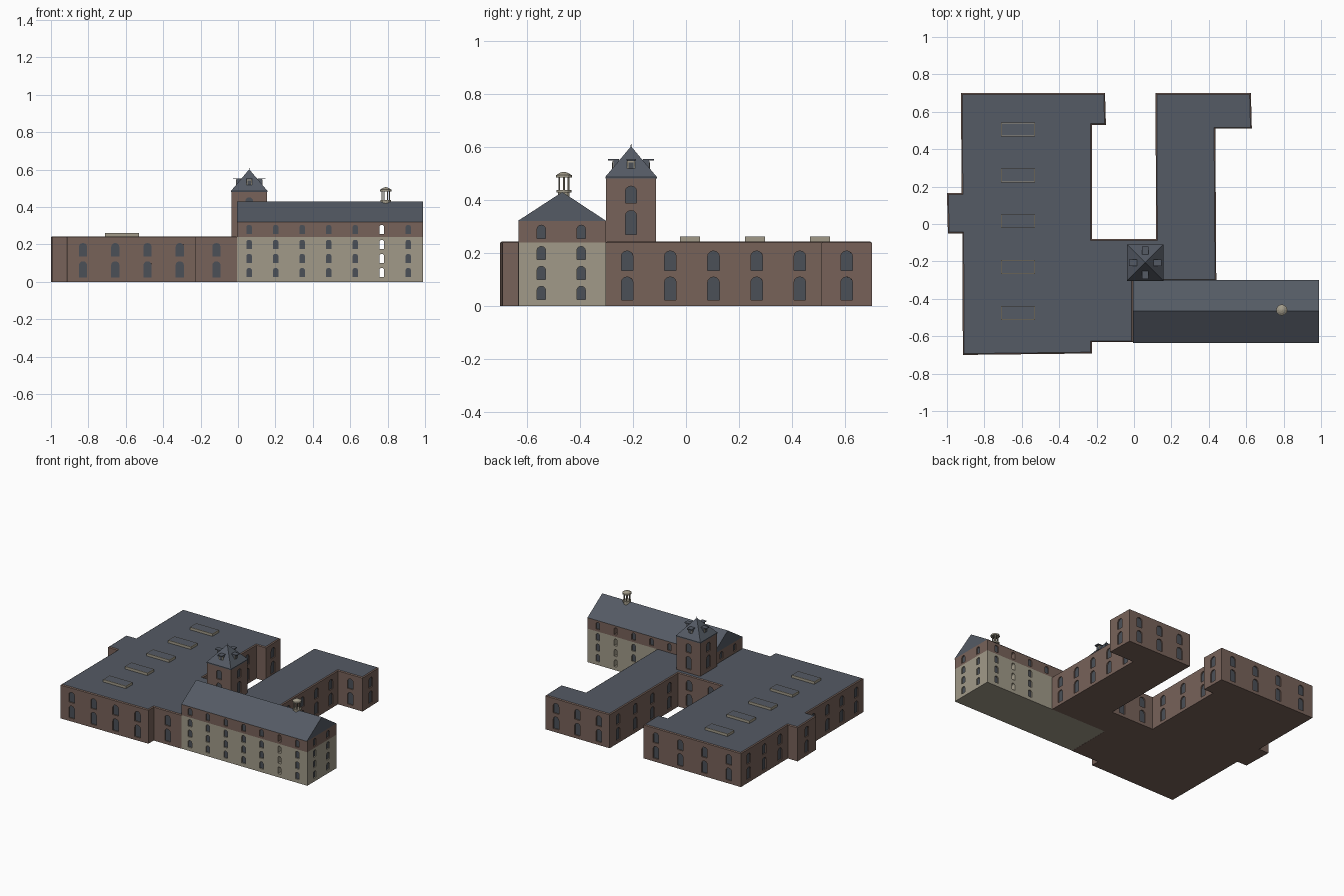
import bpy, bmesh, math
from mathutils import Vector, Matrix

cube = bpy.data.objects.get("Cube")
if cube:
    bpy.data.objects.remove(cube, do_unlink=True)


def material(name, r, g, b):
    m = bpy.data.materials.new(name)
    m.use_nodes = True
    m.diffuse_color = (r, g, b, 1)
    bsdf = m.node_tree.nodes["Principled BSDF"]
    bsdf.inputs["Base Color"].default_value = (r, g, b, 1)
    bsdf.inputs["Roughness"].default_value = 0.9
    return m


BRICK = material("brown brick", 0.185, 0.122, 0.100)
STONE = material("pale stone", 0.355, 0.324, 0.250)
SLATE = material("blue grey slate", 0.089, 0.103, 0.128)
GLASS = material("dark glass", 0.070, 0.080, 0.096)


def finish(name, bm, *mats):
    bmesh.ops.recalc_face_normals(bm, faces=bm.faces)
    me = bpy.data.meshes.new(name)
    bm.to_mesh(me)
    bm.free()
    ob = bpy.data.objects.new(name, me)
    bpy.context.collection.objects.link(ob)
    for m in mats:
        me.materials.append(m)
    return ob


def prism(bm, points, offset):
    """Extrude a planar outline; returns the far cap."""
    face = bm.faces.new([bm.verts.new(p) for p in points])
    ext = bmesh.ops.extrude_face_region(bm, geom=[face])["geom"]
    bmesh.ops.translate(bm, vec=offset, verts=[g for g in ext if isinstance(g, bmesh.types.BMVert)])
    return next(g for g in ext if isinstance(g, bmesh.types.BMFace))


def add_box(bm, x0, x1, y0, y1, z0, z1):
    mat = Matrix.Translation(((x0 + x1) / 2, (y0 + y1) / 2, (z0 + z1) / 2))
    mat = mat @ Matrix.Diagonal((x1 - x0, y1 - y0, z1 - z0, 1))
    return bmesh.ops.create_cube(bm, size=1, matrix=mat)["verts"]


def add_cyl(bm, x, y, z0, z1, r0, r1, n=12):
    bmesh.ops.create_cone(bm, cap_ends=True, segments=n, radius1=r0, radius2=r1, depth=z1 - z0,
                          matrix=Matrix.Translation((x, y, (z0 + z1) / 2)))


def arch(bm, x, y, normal, w, z0, z1, depth=0.008):
    """Cutter for one arched window whose inner cap is glass."""
    n = Vector((normal[0], normal[1], 0)).normalized()
    t = Vector((-n.y, n.x, 0))
    rise = w * 0.45
    outline = [(-w / 2, z0), (w / 2, z0)]
    for i in range(7):
        a = math.pi * i / 6
        outline.append((w / 2 * math.cos(a), z1 - rise + rise * math.sin(a)))
    base = Vector((x, y, 0)) + n * 0.01
    cap = prism(bm, [base + t * u + Vector((0, 0, z)) for u, z in outline], -n * (depth + 0.01))
    cap.material_index = 1


def cut(body, bm):
    """Carve the window recesses into a body and keep the result."""
    cutter = finish("window_cutter", bm, *body.data.materials)
    cutter.hide_render = True
    mod = body.modifiers.new("windows", "BOOLEAN")
    mod.operation, mod.solver, mod.object = "DIFFERENCE", "EXACT", cutter
    bpy.context.view_layer.update()
    deps = bpy.context.evaluated_depsgraph_get()
    mesh = bpy.data.meshes.new_from_object(body.evaluated_get(deps))
    body.modifiers.clear()
    body.data = mesh
    bpy.data.objects.remove(cutter, do_unlink=True)


# Low flat-roofed ranges: one outline, counter-clockwise
outline = [(-.915, -.70), (-.225, -.692), (-.225, -.632), (-.006, -.632), (-.006, -.303),
           (.44, -.303), (.435, .51), (.63, .51), (.625, .70), (.115, .70), (.118, -.08),
           (-.225, -.08), (-.225, .53), (-.15, .53), (-.155, .70), (-.925, .70),
           (-.922, .165), (-1, .165), (-.995, -.05), (-.918, -.05)]
bm = bmesh.new()
top = prism(bm, [(x, y, 0) for x, y in outline], (0, 0, .239))
bmesh.ops.recalc_face_normals(bm, faces=bm.faces)
bmesh.ops.inset_region(bm, faces=[top], thickness=.007, depth=0, use_even_offset=True)
top.material_index = 2
bmesh.ops.translate(bm, verts=top.verts, vec=(0, 0, .005))
low = finish("low_ranges", bm, BRICK, GLASS, SLATE)

bm = bmesh.new()
hidden = (3, 4)
for i, a in enumerate(outline):
    a, b = Vector(a), Vector(outline[(i + 1) % len(outline)])
    d = b - a
    if i in hidden or d.length < .1:
        continue
    count = max(1, round(d.length / .175))
    for k in range(count):
        p = a + d * (k + .5) / count
        for z0, z1 in ((.023, .11), (.135, .208)):
            arch(bm, p.x, p.y, (d.y, -d.x), .044, z0, z1)
cut(low, bm)

# Tall front block: stone storeys below, brick storey above
X0, X1, Y0, Y1 = -.005, .99, -.63, -.302
columns = [.06 + .1417 * i for i in range(7)]
rows = [(.025, .075), (.10, .15), (.175, .225), (.255, .305)]
for name, wall, z0, z1, levels in (("stone_storeys", STONE, 0, .24, rows[:3]),
                                   ("brick_storey", BRICK, .24, .32, rows[3:])):
    bm = bmesh.new()
    add_box(bm, X0, X1, Y0, Y1, z0, z1)
    body = finish(name, bm, wall, GLASS)
    bm = bmesh.new()
    for w0, w1 in levels:
        for i, x in enumerate(columns):
            open_bay = i == 5
            arch(bm, x, Y0, (0, -1), .024 if open_bay else .03, w0, w1, .4 if open_bay else .008)
            if not open_bay and (x > .5 or w0 > .24):
                arch(bm, x, Y1, (0, 1), .03, w0, w1)
        for y in (-.545, -.395):
            arch(bm, X1, y, (1, 0), .032, w0, w1)
            if w0 > .24:
                arch(bm, X0, y, (-1, 0), .032, w0, w1)
    cut(body, bm)

# Gabled slate roof with slate gable ends
bm = bmesh.new()
prism(bm, [(X0, Y0 - .005, .32), (X0, Y1 + .003, .32), (X0, (Y0 + Y1) / 2, .43)], (X1 - X0, 0, 0))
finish("gable_roof", bm, SLATE)

# Ridge ventilator: base, posts and domed cap
bm = bmesh.new()
vx, vy = .79, -.46
add_cyl(bm, vx, vy, .41, .428, .022, .022)
add_cyl(bm, vx, vy, .428, .438, .028, .028)
for i in range(6):
    a = math.tau * i / 6
    add_cyl(bm, vx + .02 * math.cos(a), vy + .02 * math.sin(a), .435, .488, .0035, .0035, 6)
add_cyl(bm, vx, vy, .484, .494, .03, .03)
add_cyl(bm, vx, vy, .494, .502, .028, .016)
add_cyl(bm, vx, vy, .502, .506, .016, .004)
finish("ridge_ventilator", bm, STONE)

# Square stair tower
tx, ty, h = .06, -.207, .094
bm = bmesh.new()
add_box(bm, tx - h, tx + h, ty - h, ty + h, .2, .482)
tower = finish("tower_walls", bm, BRICK, GLASS)
sides = [(1, 0), (0, 1), (-1, 0), (0, -1)]
bm = bmesh.new()
for nx, ny in sides:
    for z0, z1 in ((.27, .36), (.388, .452)):
        arch(bm, tx + nx * h, ty + ny * h, (nx, ny), .042, z0, z1)
cut(tower, bm)

# Pyramid roof with eaves and a finial
bm = bmesh.new()
e = h + .003
add_box(bm, tx - e, tx + e, ty - e, ty + e, .480, .487)
bmesh.ops.create_cone(bm, cap_ends=True, segments=4, radius1=e * math.sqrt(2), radius2=0, depth=.115,
                      matrix=Matrix.Translation((tx, ty, .5445)) @ Matrix.Rotation(math.pi / 4, 4, "Z"))
add_cyl(bm, tx, ty, .59, .61, .002, .001, 6)
finish("tower_roof", bm, SLATE)

# Four dormers: slate cheeks and cap, stone frame, glass pane
bm = bmesh.new()
for i in range(4):
    parts = [(add_box(bm, .03, .067, -.014, .014, .505, .549), 0),
             (add_box(bm, .045, .086, -.018, .018, .549, .554), 0),
             (add_box(bm, .067, .070, -.015, .015, .512, .547), 1),
             (add_box(bm, .070, .072, -.009, .009, .519, .541), 2)]
    turn = Matrix.Translation((tx, ty, 0)) @ Matrix.Rotation(i * math.pi / 2, 4, "Z")
    for verts, index in parts:
        for f in {f for v in verts for f in v.link_faces}:
            f.material_index = index
        bmesh.ops.transform(bm, matrix=turn, verts=verts)
finish("tower_dormers", bm, SLATE, STONE, GLASS)

# Row of skylights: stone kerb with an inset slate-coloured pane
bm = bmesh.new()
for i in range(5):
    y = .505 - .245 * i
    verts = add_box(bm, -.71, -.53, y - .037, y + .037, .235, .262)
    lid = max({f for v in verts for f in v.link_faces}, key=lambda f: f.calc_center_median().z)
    bmesh.ops.inset_region(bm, faces=[lid], thickness=.006, depth=0)
    lid.material_index = 1
finish("skylights", bm, STONE, SLATE)
